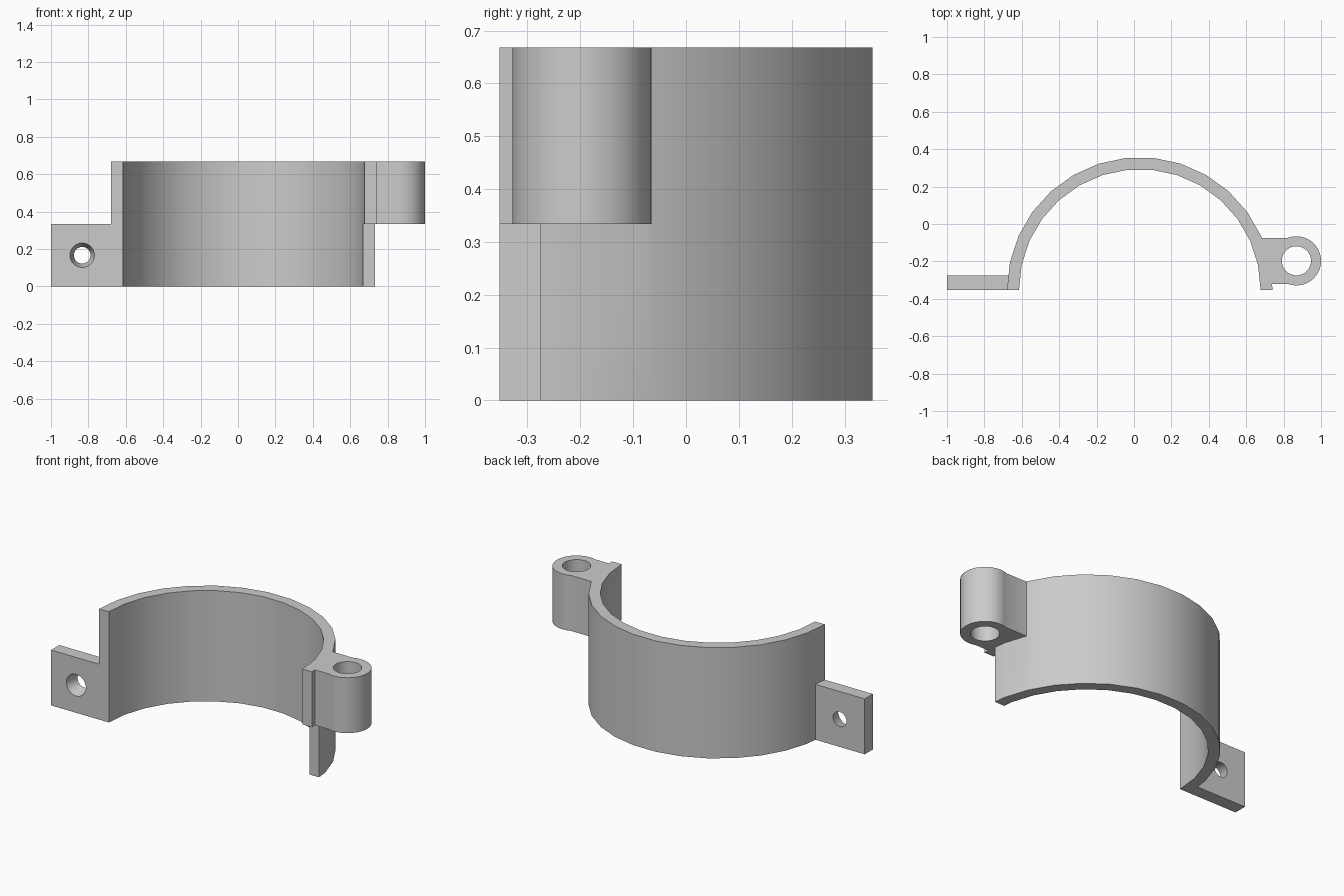
import bpy, bmesh
from math import sin, cos, radians
from mathutils import Matrix

if "Cube" in bpy.data.objects:
    bpy.data.objects.remove(bpy.data.objects["Cube"], do_unlink=True)

grey = bpy.data.materials.new("grey plastic")
grey.use_nodes = True
colour = (0.6, 0.6, 0.6, 1)
grey.diffuse_color = colour
grey.node_tree.nodes["Principled BSDF"].inputs["Base Color"].default_value = colour

HEIGHT, HALF = 0.668, 0.334
FRONT, TAB_BACK = -0.353, -0.275


def finish(name, bm):
    bmesh.ops.recalc_face_normals(bm, faces=bm.faces)
    mesh = bpy.data.meshes.new(name)
    bm.to_mesh(mesh)
    bm.free()
    mesh.materials.append(grey)
    obj = bpy.data.objects.new(name, mesh)
    bpy.context.collection.objects.link(obj)
    return obj


def prism(name, outline, z0, z1):
    bm = bmesh.new()
    face = bm.faces.new([bm.verts.new((x, y, z0)) for x, y in outline])
    top = bmesh.ops.extrude_face_region(bm, geom=[face])["geom"]
    bmesh.ops.translate(bm, vec=(0, 0, z1 - z0),
                        verts=[v for v in top if isinstance(v, bmesh.types.BMVert)])
    return finish(name, bm)


def cone(name, r1, r2, depth, matrix):
    bm = bmesh.new()
    bmesh.ops.create_cone(bm, cap_ends=True, segments=32, radius1=r1,
                          radius2=r2, depth=depth, matrix=matrix)
    return finish(name, bm)


def arc(cx, cy, r, start, end, steps):
    angles = [radians(start + (end - start) * i / steps) for i in range(steps + 1)]
    return [(cx + r * cos(a), cy + r * sin(a)) for a in angles]


def box(name, x0, x1, y0, y1, z0, z1):
    return prism(name, [(x0, y0), (x1, y0), (x1, y1), (x0, y1)], z0, z1)


def combine(target, other, operation):
    mod = target.modifiers.new(operation.lower(), "BOOLEAN")
    mod.operation, mod.solver, mod.object = operation, "EXACT", other
    bpy.context.view_layer.objects.active = target
    bpy.ops.object.modifier_apply(modifier=mod.name)
    bpy.data.objects.remove(other, do_unlink=True)


# Half-round band, its right foot notched to clear a mating tab
clamp = prism("half_clamp", arc(0.031, FRONT, 0.71, 0, 180, 15)
              + arc(0.031, FRONT, 0.646, 180, 0, 15), 0, HEIGHT)
combine(clamp, box("notch", 0.5, 0.9, -0.5, TAB_BACK, -0.1, HALF), "DIFFERENCE")

# Screw tab with a tapered hole
combine(clamp, box("screw_tab", -1, -0.64, FRONT, TAB_BACK, 0, HALF), "UNION")
middle = (FRONT + TAB_BACK) / 2
to_back = Matrix.Translation((-0.833, middle, 0.167)) @ Matrix.Rotation(radians(-90), 4, "X")
combine(clamp, cone("screw_hole", 0.066, 0.044, 0.082, to_back), "DIFFERENCE")

# Hinge knuckle with a pin hole
hx, hy = 0.8685, -0.197
knuckle = [(0.68, -0.322), (0.66, -0.075)] + arc(hx, hy, 0.1315, 112, -108, 24)
combine(clamp, prism("hinge_knuckle", knuckle, HALF, HEIGHT), "UNION")
combine(clamp, cone("pin_hole", 0.078, 0.078, 1, Matrix.Translation((hx, hy, 0.5))), "DIFFERENCE")

# Smooth the curved walls, keep the edges sharp
bpy.ops.object.select_all(action="DESELECT")
clamp.select_set(True)
bpy.context.view_layer.objects.active = clamp
bpy.ops.object.shade_smooth_by_angle(angle=radians(18))
